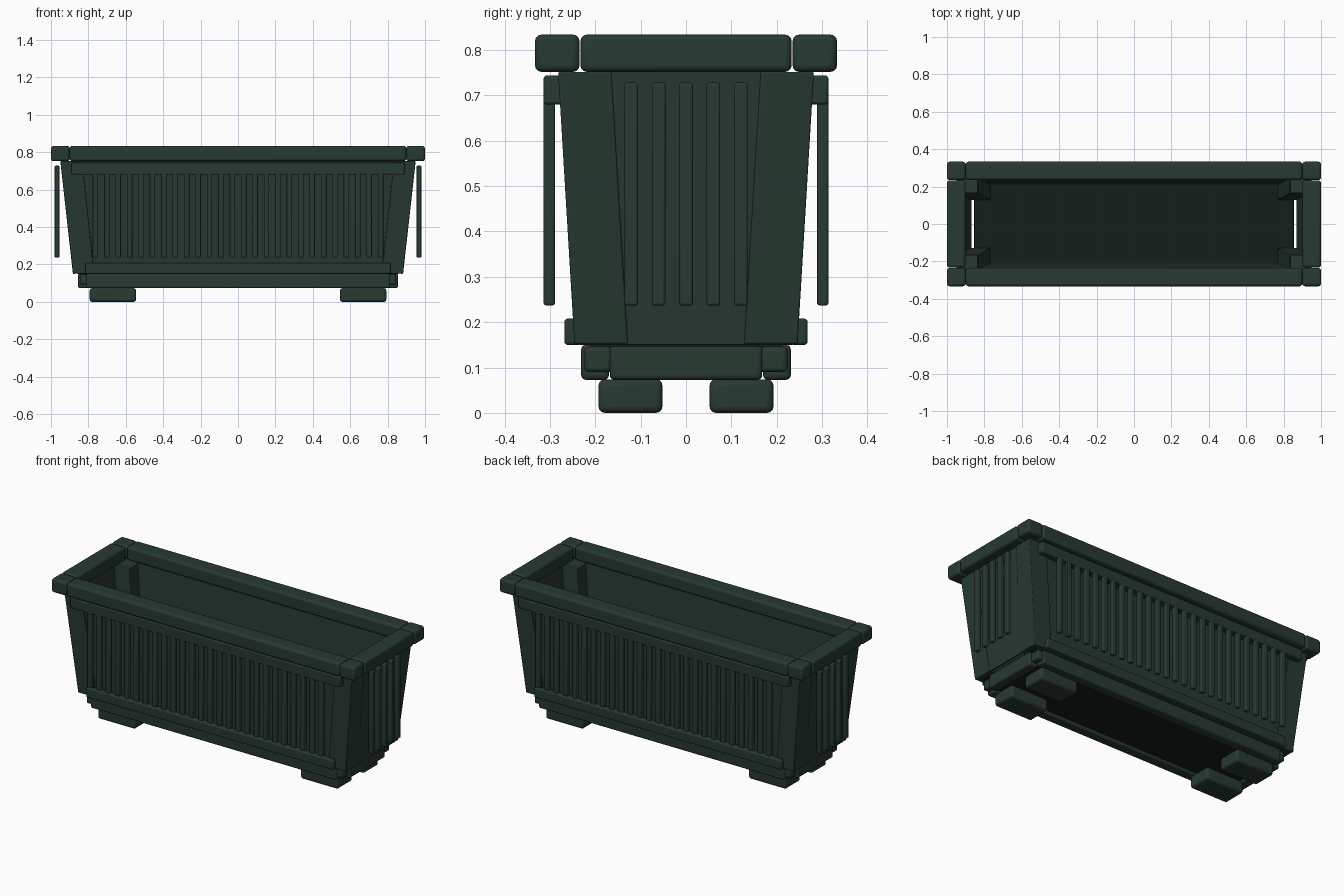
import bpy, bmesh

if "Cube" in bpy.data.objects:
    bpy.data.objects.remove(bpy.data.objects["Cube"])


def material(name, color):
    m = bpy.data.materials.new(name)
    m.diffuse_color = color
    m.use_nodes = True
    m.node_tree.nodes["Principled BSDF"].inputs["Base Color"].default_value = m.diffuse_color
    return m


green = material("dark_green", (0.021, 0.041, 0.032, 1))
dark = material("floor_dark", (0.007, 0.013, 0.011, 1))


def solid(name, bottom, top, z0, z1, bevel=0.012, mirror="", mat=green):
    """Bevelled block between two (x0, x1, y0, y1) rectangles, mirrored on the named axes."""
    bm = bmesh.new()
    rings = []
    for (x0, x1, y0, y1), z in ((bottom, z0), (top, z1)):
        rings.append([bm.verts.new((x, y, z))
                      for x, y in ((x0, y0), (x1, y0), (x1, y1), (x0, y1))])
    lo, hi = rings
    bm.faces.new(lo[::-1])
    bm.faces.new(hi)
    for i in range(4):
        j = (i + 1) % 4
        bm.faces.new((lo[i], lo[j], hi[j], hi[i]))
    me = bpy.data.meshes.new(name)
    bm.to_mesh(me)
    bm.free()
    me.materials.append(mat)
    ob = bpy.data.objects.new(name, me)
    bpy.context.collection.objects.link(ob)
    if bevel:
        b = ob.modifiers.new("Bevel", 'BEVEL')
        b.width, b.segments = bevel, 3
    if mirror:
        m = ob.modifiers.new("Mirror", 'MIRROR')
        m.use_axis = ["X" in mirror, "Y" in mirror, False]
        m.use_mirror_merge = False
    bpy.ops.object.select_all(action='DESELECT')
    bpy.context.view_layer.objects.active = ob
    ob.select_set(True)
    bpy.ops.object.shade_smooth_by_angle()
    return ob


def box(name, x0, x1, y0, y1, z0, z1, bevel=0.012, mirror="", mat=green):
    r = (x0, x1, y0, y1)
    return solid(name, r, r, z0, z1, bevel, mirror, mat)


def repeat(ob, count, offset):
    """Array placed before the mirror modifier."""
    a = ob.modifiers.new("Array", 'ARRAY')
    a.count = count
    a.use_relative_offset = False
    a.use_constant_offset = True
    a.constant_offset_displace = offset
    ob.modifiers.move(len(ob.modifiers) - 1, 1)


# Rim bars and corner caps
box("rim_long", -0.9, 0.9, -0.333, -0.235, 0.752, 0.834, 0.014, "Y")
box("rim_short", 0.9, 1.0, -0.233, 0.233, 0.752, 0.834, 0.014, "X")
box("rim_corner", 0.9, 1.0, -0.333, -0.235, 0.752, 0.834, 0.014, "XY")

# Outward-leaning corner posts
solid("corner_post", (0.768, 0.883, -0.246, -0.128), (0.834, 0.95, -0.282, -0.165),
      0.152, 0.752, 0.004, "XY")

# Wall panels, leaning with the posts
solid("wall_long", (-0.86, 0.86, -0.236, -0.21), (-0.92, 0.92, -0.272, -0.246),
      0.15, 0.752, 0.002, "Y")
solid("wall_short", (0.87, 0.88, -0.22, 0.22), (0.932, 0.944, -0.255, 0.255),
      0.15, 0.752, 0.001, "X")

# Floor plate and the slab under it
box("floor", -0.854, 0.854, -0.212, 0.212, 0.146, 0.154, 0.001, "", dark)
box("floor_underside", -0.8, 0.8, -0.2, 0.2, 0.09, 0.147, 0, "", dark)

# Upright slats
long_slat = box("long_slat", -0.777, -0.748, -0.314, -0.289, 0.237, 0.728, 0.005, "Y")
repeat(long_slat, 26, (0.061, 0, 0))
short_slat = box("short_slat", 0.955, 0.98, -0.136, -0.106, 0.237, 0.728, 0.005, "X")
repeat(short_slat, 5, (0, 0.0605, 0))

# Horizontal trims on the long sides
box("upper_trim", -0.89, 0.89, -0.314, -0.268, 0.68, 0.744, 0.007, "Y")
box("lower_trim", -0.815, 0.815, -0.268, -0.23, 0.15, 0.208, 0.007, "Y")

# Base frame
box("base_long", -0.812, 0.812, -0.231, -0.17, 0.073, 0.15, 0.01, "Y")
box("base_short", 0.795, 0.855, -0.168, 0.168, 0.073, 0.152, 0.01, "X")
box("base_corner", 0.79, 0.845, -0.224, -0.163, 0.09, 0.146, 0.01, "XY")

# Feet
box("foot", 0.545, 0.793, -0.193, -0.052, 0.0, 0.074, 0.014, "XY")
